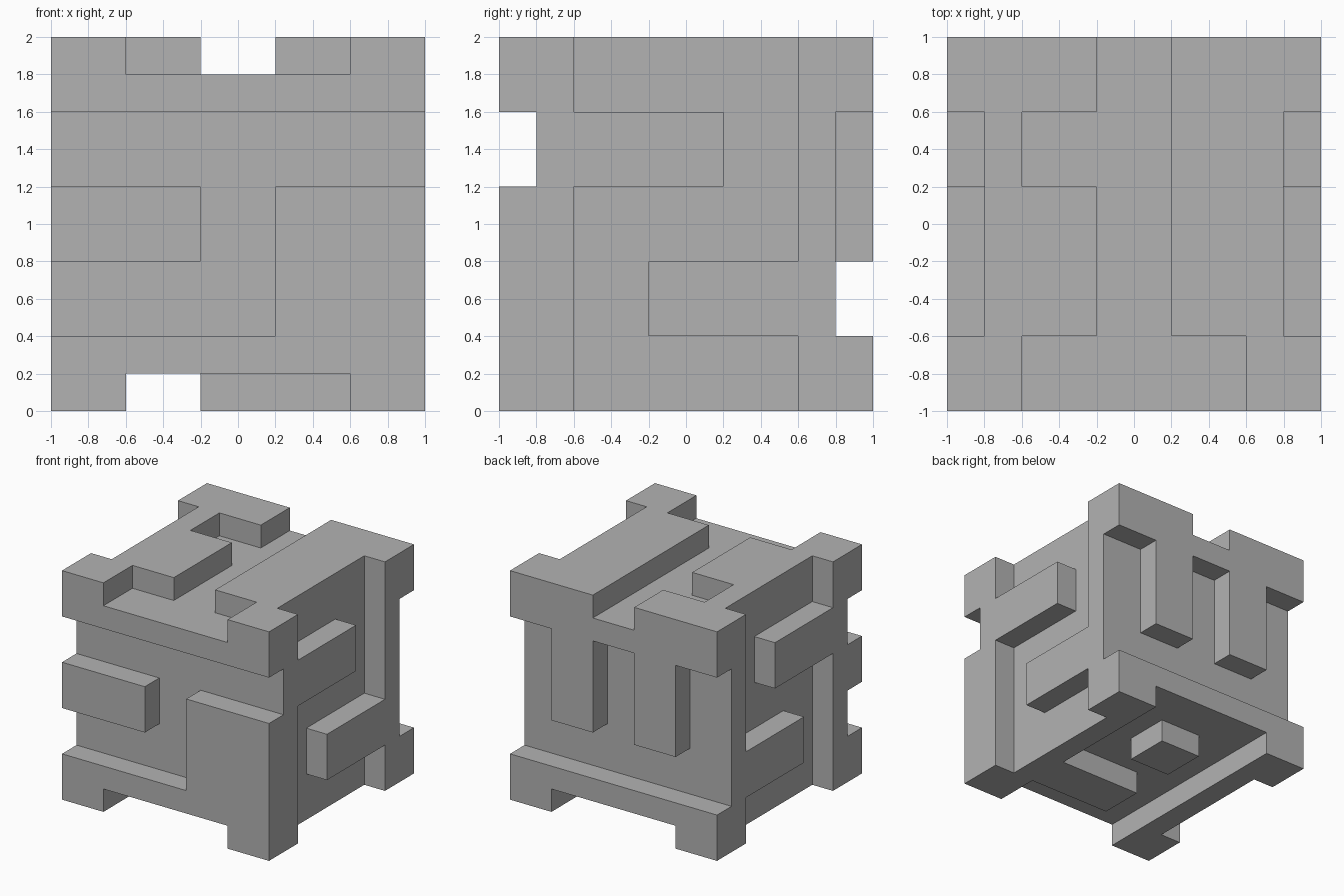
import bpy
import bmesh
from itertools import product
from mathutils import Vector

if "Cube" in bpy.data.objects:
    bpy.data.objects.remove(bpy.data.objects["Cube"], do_unlink=True)

# Raised (#) and recessed (.) squares of each side, as seen facing that side
FRONT = ["#####", ".....", "##.##", "...##", "#####"]
BACK = ["#####", ".#.#.", ".#.#.", ".....", "#####"]
SIDE_PLUS_X = ["#...#", "###.#", "#...#", "#.###", "#...#"]
SIDE_MINUS_X = ["#...#", "#.###", "#...#", "###.#", "#...#"]
TOP = ["##.##", "#..##", "##.##", "##.##", "#...#"]
BOTTOM = ["#...#", "#.#.#", "#...#", "###.#", "#...#"]

N = 10            # blocks along each edge; a pattern square spans two blocks
STEP = 2 / N      # block size, also the depth of the recesses


def filled(p):
    """A surface block stays only where every side it touches is raised."""
    if min(p) < 0 or max(p) >= N:
        return False
    x, y, z = (c // 2 for c in p)
    fx, fy, fz = 4 - x, 4 - y, 4 - z
    rules = [
        (p[1] == 0, FRONT[fz][x]), (p[1] == N - 1, BACK[fz][fx]),
        (p[0] == N - 1, SIDE_PLUS_X[fz][y]), (p[0] == 0, SIDE_MINUS_X[fz][fy]),
        (p[2] == N - 1, TOP[fy][x]), (p[2] == 0, BOTTOM[fy][fx]),
    ]
    return all(mark == "#" for touches, mark in rules if touches)


def add_wall(bm, p, axis, sign):
    """Add the square wall of block p that faces along the signed axis."""
    normal, u, v = Vector(), Vector(), Vector()
    normal[axis], u[(axis + 1) % 3], v[(axis + 2) % 3] = sign, sign, 1
    mid = Vector(p) + Vector((.5, .5, .5)) + normal / 2
    corners = [mid + (a * u + b * v) / 2
               for a, b in ((-1, -1), (1, -1), (1, 1), (-1, 1))]
    offset = Vector((-1, -1, 0))
    bm.faces.new([bm.verts.new(c * STEP + offset) for c in corners])


# Outer skin of the notched cube
bm = bmesh.new()
for p in product(range(N), repeat=3):
    if not filled(p):
        continue
    for axis, sign in product(range(3), (-1, 1)):
        neighbour = list(p)
        neighbour[axis] += sign
        if not filled(neighbour):
            add_wall(bm, p, axis, sign)

# Weld, then merge the coplanar squares into large flat faces
bmesh.ops.remove_doubles(bm, verts=bm.verts, dist=STEP / 100)
bmesh.ops.dissolve_limit(bm, angle_limit=.02, verts=bm.verts, edges=bm.edges)
mesh = bpy.data.meshes.new("notched_cube")
bm.to_mesh(mesh)
bm.free()

# Plain grey material
grey = bpy.data.materials.new("plain_grey")
grey.use_nodes = True
colour = (.45, .45, .45, 1)
grey.diffuse_color = colour
grey.node_tree.nodes["Principled BSDF"].inputs["Base Color"].default_value = colour
mesh.materials.append(grey)

cube = bpy.data.objects.new("notched_cube", mesh)
bpy.context.collection.objects.link(cube)
